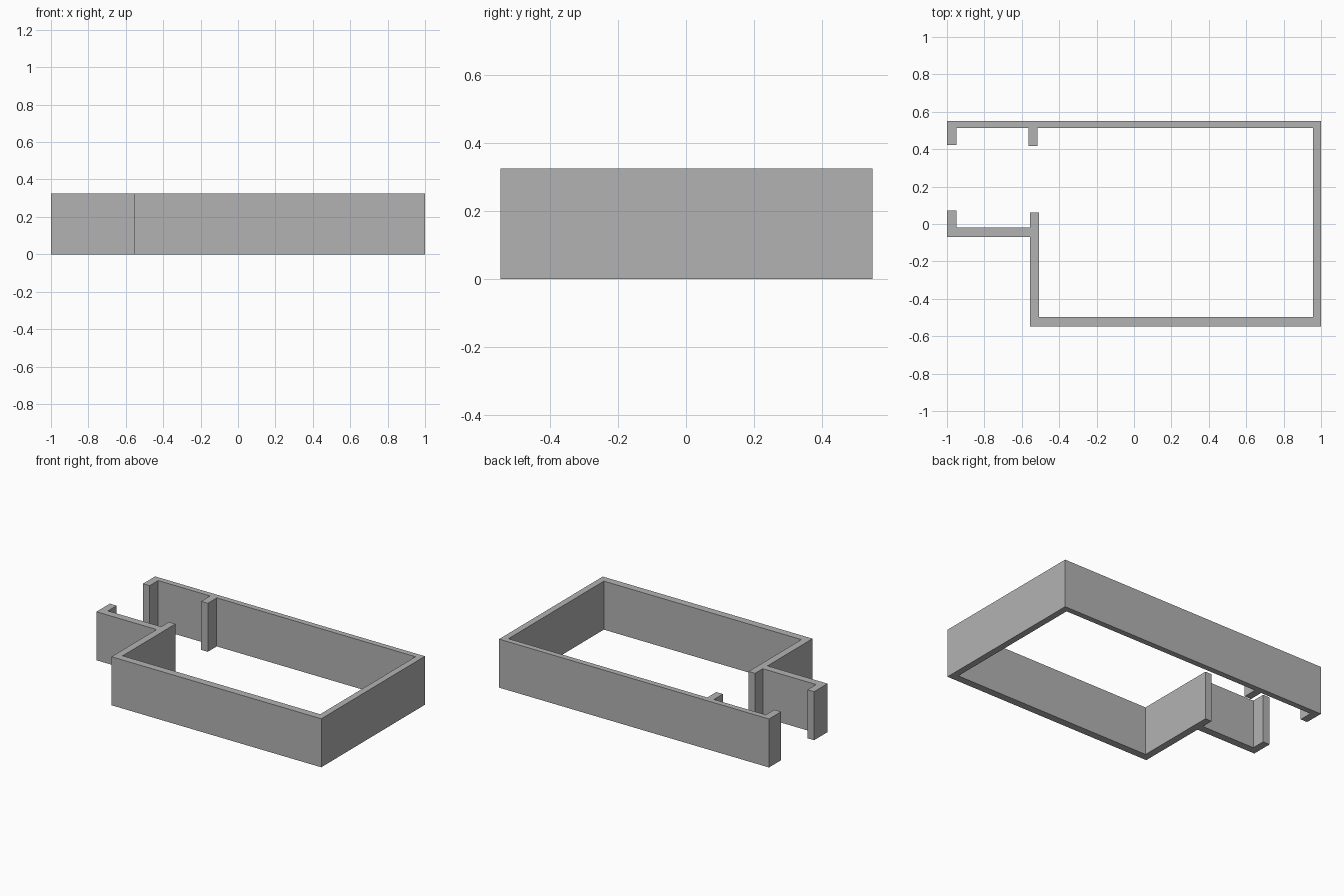
import bpy
import bmesh

cube = bpy.data.objects.get("Cube")
if cube:
    bpy.data.objects.remove(cube, do_unlink=True)

HEIGHT = 0.325

# Wall colour
grey = bpy.data.materials.new("plain grey")
grey.use_nodes = True
colour = (0.45, 0.45, 0.45, 1)
grey.diffuse_color = colour
grey.node_tree.nodes["Principled BSDF"].inputs["Base Color"].default_value = colour


def extrude_plan(name, plan, height):
    """Raise a closed floor-plan outline into a solid."""
    bm = bmesh.new()
    base = bm.faces.new([bm.verts.new((x, y, 0)) for x, y in plan])
    top = bmesh.ops.extrude_face_region(bm, geom=[base], use_keep_orig=True)
    verts = [v for v in top["geom"] if isinstance(v, bmesh.types.BMVert)]
    bmesh.ops.translate(bm, verts=verts, vec=(0, 0, height))
    bmesh.ops.recalc_face_normals(bm, faces=bm.faces)
    mesh = bpy.data.meshes.new(name)
    bm.to_mesh(mesh)
    bm.free()
    mesh.materials.append(grey)
    obj = bpy.data.objects.new(name, mesh)
    bpy.context.collection.objects.link(obj)
    return obj


# Outer faces of the room, from the back right corner round to the porch
outer_faces = [(-1, 0.55), (1, 0.55), (1, -0.547), (-0.555, -0.547), (-0.555, -0.07)]
# Porch side wall with its end lip, then the front door jamb
porch_wall = [(-1, -0.07), (-1, 0.072), (-0.95, 0.072), (-0.95, -0.02),
              (-0.555, -0.02), (-0.555, 0.062), (-0.507, 0.062)]
# Inner faces of the room
inner_faces = [(-0.507, -0.497), (0.957, -0.497), (0.957, 0.512)]
# Back door jamb and the end lip of the back wall
back_jambs = [(-0.516, 0.512), (-0.516, 0.417), (-0.565, 0.417), (-0.565, 0.512),
              (-0.95, 0.512), (-0.95, 0.422), (-1, 0.422)]

extrude_plan("room_walls", outer_faces + porch_wall + inner_faces + back_jambs, HEIGHT)
